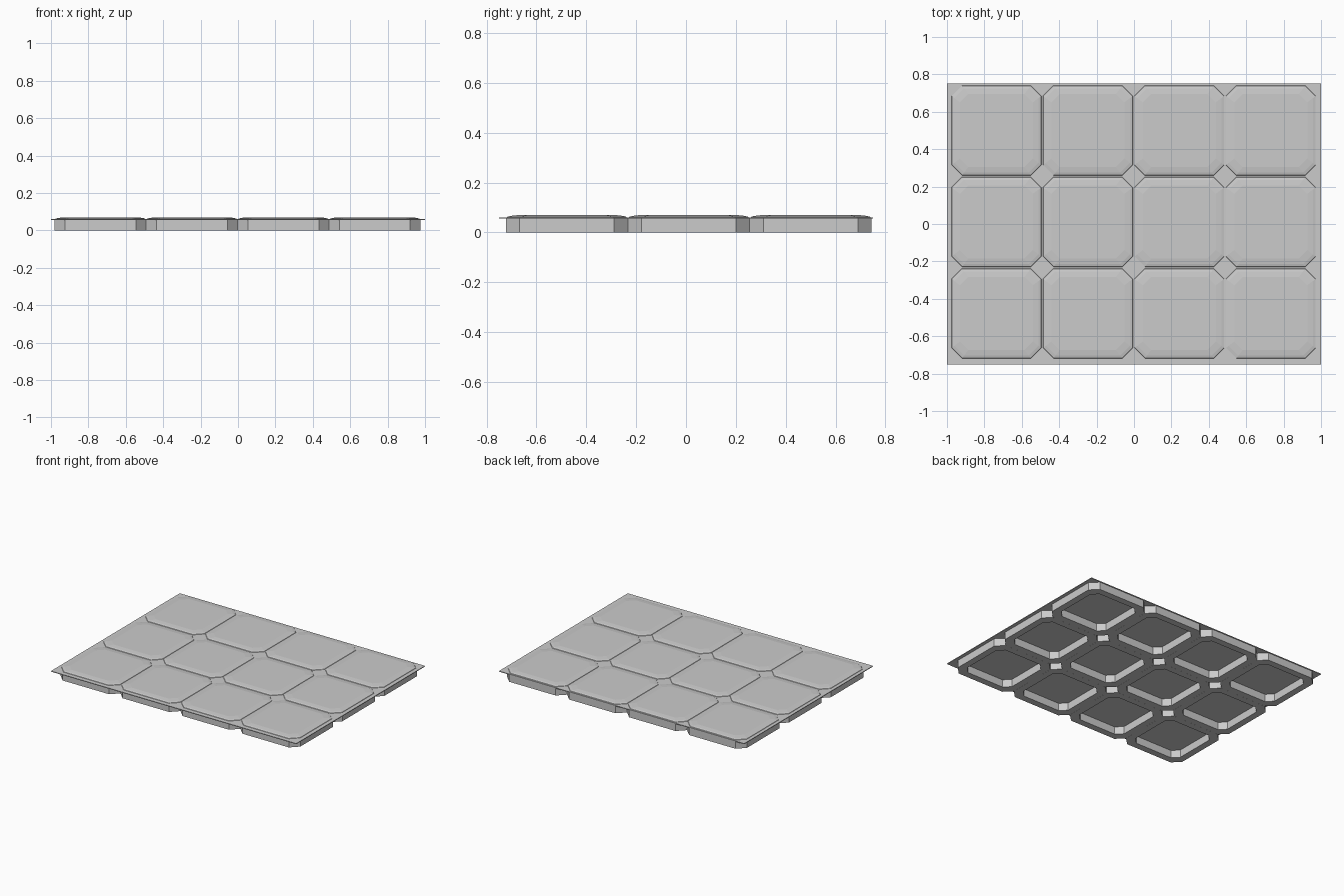
import bpy, bmesh

if "Cube" in bpy.data.objects:
    bpy.data.objects.remove(bpy.data.objects["Cube"])

PITCH = 0.489
X_MID, Y_MID = -0.002, 0.011


def new_object(name, bm):
    bmesh.ops.recalc_face_normals(bm, faces=bm.faces)
    mesh = bpy.data.meshes.new(name)
    bm.to_mesh(mesh)
    bm.free()
    obj = bpy.data.objects.new(name, mesh)
    bpy.context.collection.objects.link(obj)
    return obj


def octagon(bm, cx, cy, half, cut, z):
    h, k = half, half - cut
    pts = [(h, -k), (h, k), (k, h), (-k, h), (-h, k), (-h, -k), (-k, -h), (k, -h)]
    return [bm.verts.new((cx + x, cy + y, z)) for x, y in pts]


def loft(bm, rings):
    for a, b in zip(rings, rings[1:]):
        for i in range(8):
            j = (i + 1) % 8
            bm.faces.new((a[i], a[j], b[j], b[i]))
    bm.faces.new(rings[0])
    bm.faces.new(rings[-1])


# Each profile step is (half width, corner cut, height)
TRAY = [(0.195, 0.045, 0.056), (0.195, 0.045, 0.0),
        (0.2443, 0.055, 0.0), (0.2443, 0.055, 0.058)]
CAP = [(0.2415, 0.056, 0.058), (0.2385, 0.055, 0.063),
       (0.225, 0.052, 0.0665), (0.195, 0.045, 0.070)]


def tile_part(name, profile, cx, cy):
    bm = bmesh.new()
    loft(bm, [octagon(bm, cx, cy, *step) for step in profile])
    return new_object(name, bm)


# Thin sheet that joins all the tiles
bm = bmesh.new()
bmesh.ops.create_cube(bm, size=1)
for v in bm.verts:
    v.co = (v.co.x * 2.0, v.co.y * 1.5, 0.058 + v.co.z * 0.005)
new_object("joining_sheet", bm)

# Four by three tiles: hollow tray below, pillowed cap above
for row in range(3):
    for col in range(4):
        cx = X_MID + (col - 1.5) * PITCH
        cy = Y_MID + (row - 1) * PITCH
        tile_part(f"tile_tray_{row}_{col}", TRAY, cx, cy)
        tile_part(f"tile_cap_{row}_{col}", CAP, cx, cy)
